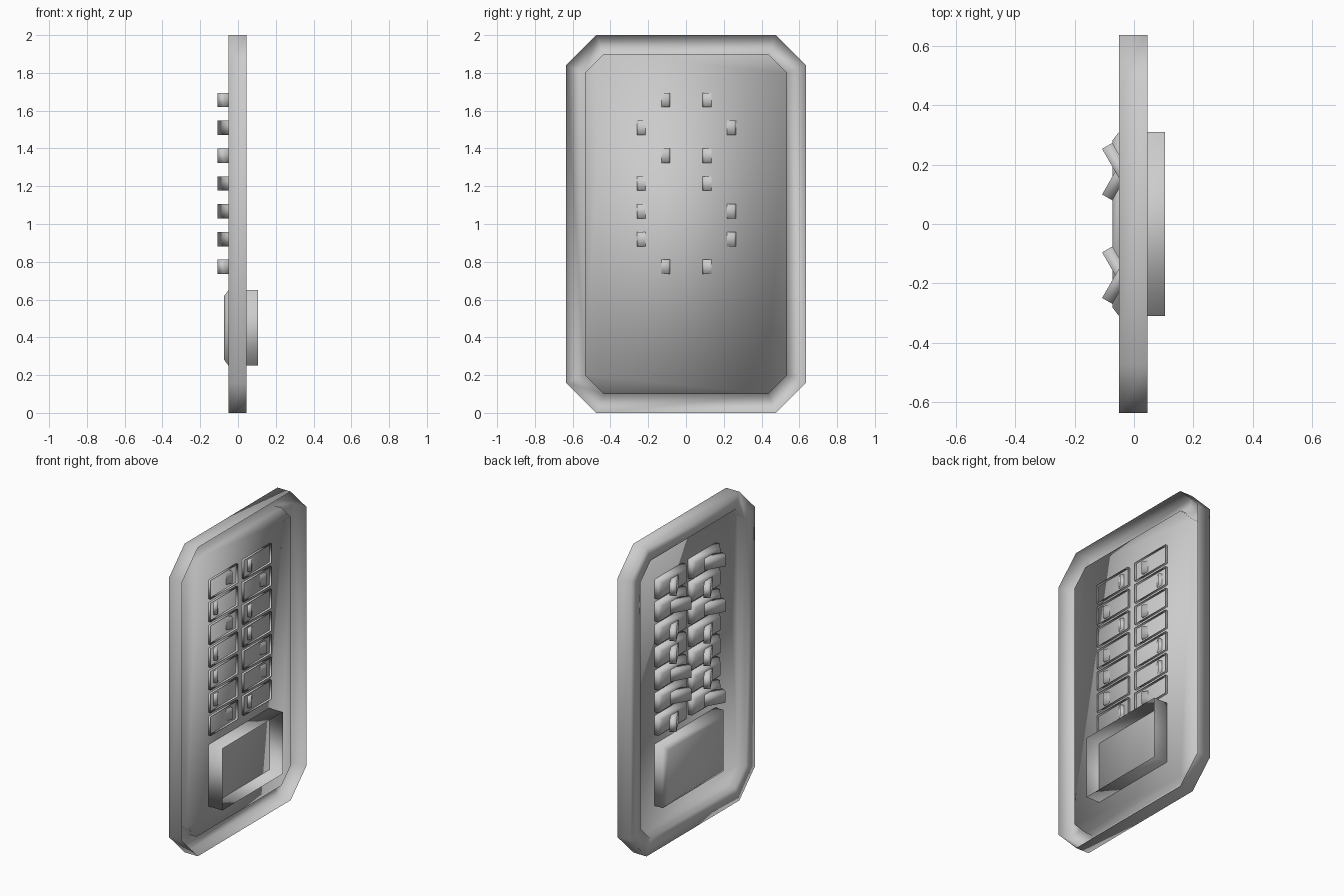
import bpy, bmesh, math
from mathutils import Matrix

if "Cube" in bpy.data.objects:
    bpy.data.objects.remove(bpy.data.objects["Cube"])


def ring(x, hy, hz, cy, cz, cut_y=0, cut_z=0):
    """Rectangle (or cut-corner octagon) outline in the plane at x."""
    pts = []
    for sy, sz in ((1, 1), (-1, 1), (-1, -1), (1, -1)):
        if not cut_y:
            pts.append((x, cy + sy * hy, cz + sz * hz))
            continue
        a = (x, cy + sy * hy, cz + sz * (hz - cut_z))
        b = (x, cy + sy * (hy - cut_y), cz + sz * hz)
        pts += [a, b] if sy * sz > 0 else [b, a]
    return pts


def smooth(obj):
    for p in obj.data.polygons:
        p.use_smooth = True


def finish(name, bm):
    mesh = bpy.data.meshes.new(name)
    bm.to_mesh(mesh)
    bm.free()
    obj = bpy.data.objects.new(name, mesh)
    bpy.context.collection.objects.link(obj)
    smooth(obj)
    return obj


def shell(name, rings):
    """Open-backed shell through the rings, closed on the last one."""
    bm = bmesh.new()
    loops = [[bm.verts.new(p) for p in r] for r in rings]
    n = len(loops[0])
    for a, b in zip(loops, loops[1:]):
        for i in range(n):
            j = (i + 1) % n
            bm.faces.new((a[i], b[i], b[j], a[j]))
    bm.faces.new(loops[-1][::-1])
    bm.normal_update()
    return finish(name, bm)


def lever(name, cy, cz, side):
    """Tilted switch lever whose tip points to the given y side."""
    bm = bmesh.new()
    m = (Matrix.Translation((-0.04, cy, cz))
         @ Matrix.Rotation(side * math.radians(-60), 4, 'Z')
         @ Matrix.Diagonal((0.2, 0.04, 0.076, 1)))
    bmesh.ops.create_cube(bm, size=1, matrix=m)
    return finish(name, bm)


# Pressed cover plate with raised rim, open at the back
shell("cover_plate", [
    ring(0.045, 0.635, 1.0, 0, 1, 0.16, 0.16),
    ring(-0.05, 0.635, 1.0, 0, 1, 0.16, 0.16),
    ring(-0.05, 0.535, 0.9, 0, 1, 0.10, 0.10),
    ring(0.007, 0.535, 0.9, 0, 1, 0.10, 0.10),
])

# Large lower box with chamfered front, open at the back
shell("main_box", [
    ring(0.105, 0.31, 0.2, 0, 0.45),
    ring(-0.05, 0.31, 0.2, 0, 0.45),
    ring(-0.073, 0.28, 0.17, 0, 0.45),
])

# Two columns of switches; each tip points outward (+1) or inward (-1)
left_tips = (1, -1, -1, -1, 1, -1, 1)
right_tips = (1, -1, -1, 1, 1, -1, 1)
for col, cy, sign, tips in (("left", -0.172, -1, left_tips),
                            ("right", 0.176, 1, right_tips)):
    for row, tip in enumerate(tips):
        cz = 0.773 + row * 0.1472
        base_y = sign * 0.172
        # Switch housing
        shell(f"switch_base_{col}_{row}", [
            ring(0.022, 0.142, 0.061, base_y, cz),
            ring(-0.022, 0.142, 0.061, base_y, cz),
            ring(-0.04, 0.122, 0.044, base_y, cz),
        ])
        # Switch lever
        lever(f"switch_lever_{col}_{row}", cy, cz, sign * tip)
